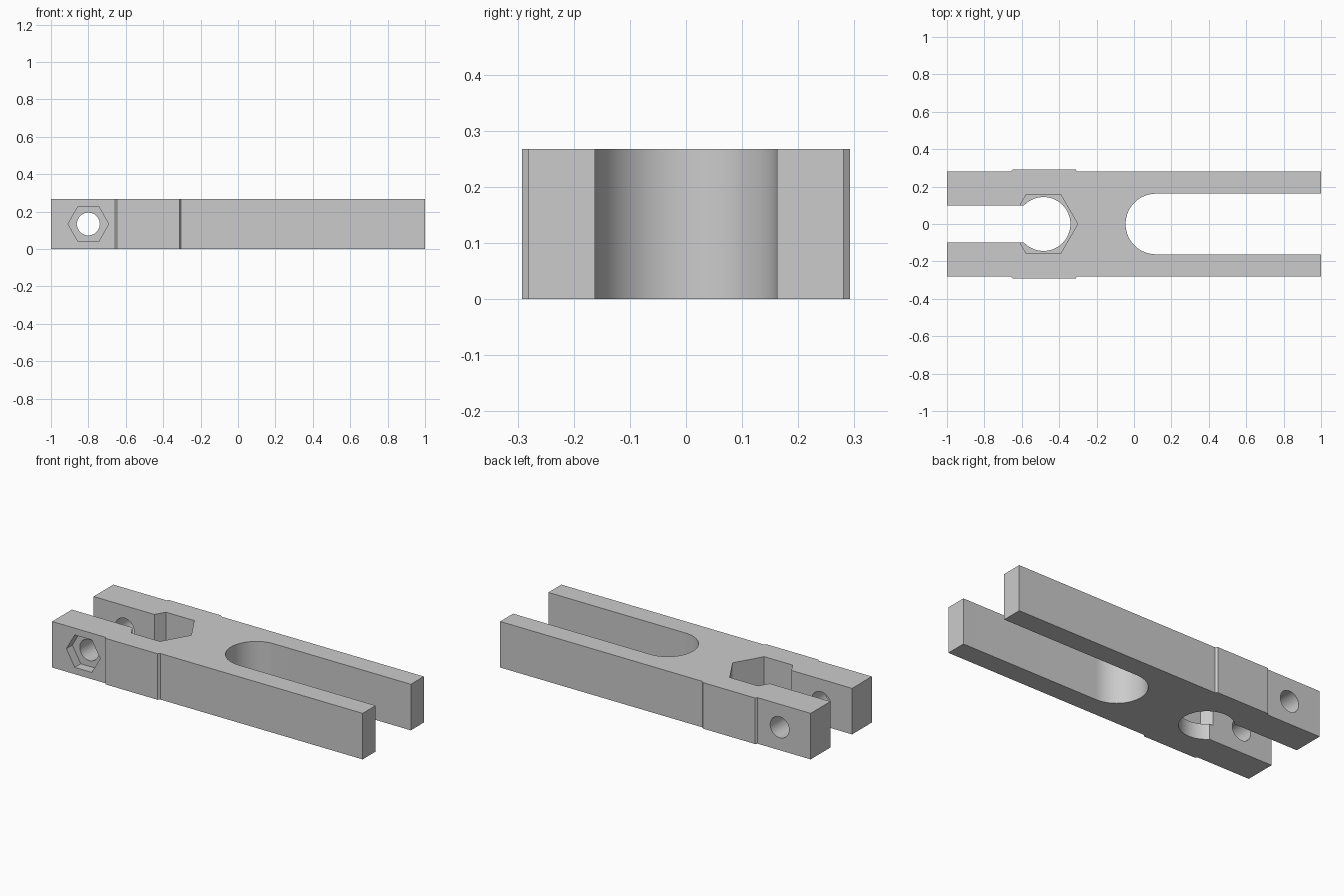
import bpy, bmesh
from math import cos, sin, pi, radians
from mathutils import Matrix

if "Cube" in bpy.data.objects:
    bpy.data.objects.remove(bpy.data.objects["Cube"], do_unlink=True)

HEIGHT, HALF_WIDTH, BUMP = 0.268, 0.281, 0.292
PIN_X, POCKET_X = -0.8, -0.484

grey = bpy.data.materials.new("plain_grey")
grey.use_nodes = True
colour = (0.6, 0.6, 0.6, 1)
grey.diffuse_color = colour
grey.node_tree.nodes["Principled BSDF"].inputs["Base Color"].default_value = colour


def prism(name, outline, low, high, matrix=Matrix()):
    """Extrude a flat outline from low to high along its own z."""
    bm = bmesh.new()
    face = bm.faces.new([bm.verts.new((x, y, low)) for x, y in outline])
    top = bmesh.ops.extrude_face_region(bm, geom=[face])["geom"]
    moved = [v for v in top if isinstance(v, bmesh.types.BMVert)]
    bmesh.ops.translate(bm, verts=moved, vec=(0, 0, high - low))
    bmesh.ops.recalc_face_normals(bm, faces=bm.faces)
    bm.transform(matrix)
    mesh = bpy.data.meshes.new(name)
    bm.to_mesh(mesh)
    bm.free()
    mesh.materials.append(grey)
    obj = bpy.data.objects.new(name, mesh)
    bpy.context.collection.objects.link(obj)
    return obj


def ring(cx, cy, radius, sides, start=0, sweep=2 * pi):
    count = sides if sweep == 2 * pi else sides + 1
    return [(cx + radius * cos(start + sweep * i / sides),
             cy + radius * sin(start + sweep * i / sides)) for i in range(count)]


# Bar outline with a shallow raised pad on each side
side = [(1, HALF_WIDTH), (-0.304, HALF_WIDTH), (-0.313, BUMP),
        (-0.648, BUMP), (-0.658, HALF_WIDTH), (-1, HALF_WIDTH)]
body = prism("clevis_body", side + [(x, -y) for x, y in reversed(side)], 0, HEIGHT)

# Cutters: long rounded slot, short slot, nut pocket and its through hole
long_slot = [(1.1, 0.162)] + ring(0.117, 0, 0.162, 40, pi / 2, pi) + [(1.1, -0.162)]
short_slot = [(-1.1, -0.1), (POCKET_X, -0.1), (POCKET_X, 0.1), (-1.1, 0.1)]
# Turn local z to +y, keeping x, so local y becomes -z
across = Matrix.Rotation(radians(-90), 4, "X")
pin_z = -HEIGHT / 2
cutters = [
    prism("long_slot_cutter", long_slot, -0.1, 0.4),
    prism("short_slot_cutter", short_slot, -0.1, 0.4),
    prism("round_hole_cutter", ring(POCKET_X, 0, 0.144, 64), -0.1, 0.4),
    prism("hex_pocket_cutter", ring(POCKET_X, 0, 0.183, 6), 0.09, 0.4),
    prism("pin_hole_cutter", ring(PIN_X, pin_z, 0.061, 48), -0.4, 0.4, across),
    prism("pin_nut_cutter", ring(PIN_X, pin_z, 0.109, 6), -0.4, -0.226, across),
]

# Cut the body, then discard the cutters
bpy.context.view_layer.objects.active = body
for cutter in cutters:
    cutter.hide_render = True
    cut = body.modifiers.new(cutter.name, "BOOLEAN")
    cut.operation, cut.solver, cut.object = "DIFFERENCE", "EXACT", cutter
    bpy.ops.object.modifier_apply(modifier=cut.name)
    bpy.data.objects.remove(cutter, do_unlink=True)

bpy.ops.object.select_all(action="DESELECT")
body.select_set(True)
bpy.ops.object.shade_smooth_by_angle(angle=radians(20))
